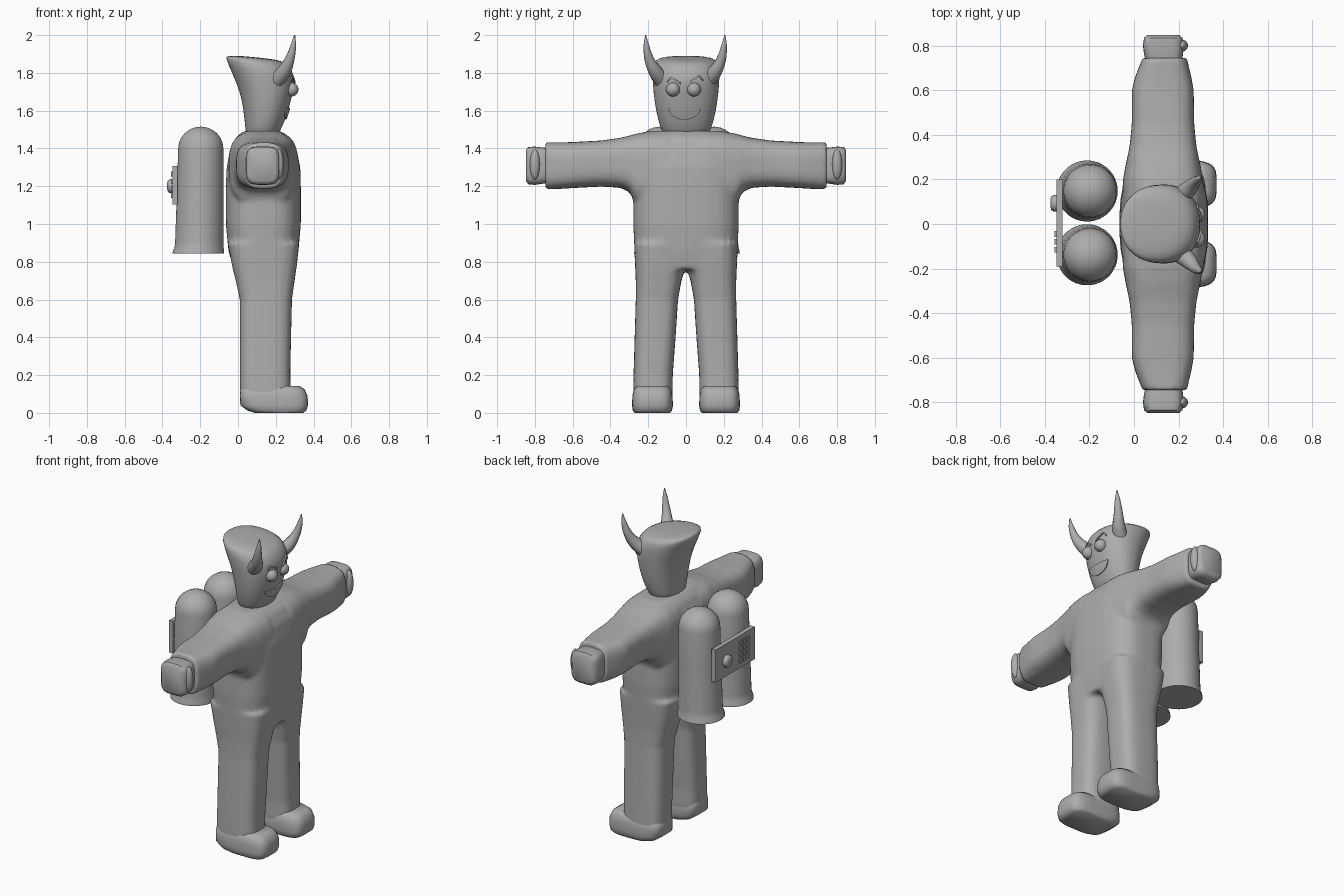
import bpy, bmesh, math
from mathutils import Matrix, Vector
from mathutils.bvhtree import BVHTree

if "Cube" in bpy.data.objects:
    bpy.data.objects.remove(bpy.data.objects["Cube"])

grey = bpy.data.materials.new("plain_grey")
grey.diffuse_color = (0.42, 0.42, 0.42, 1)
grey.use_nodes = True
grey.node_tree.nodes["Principled BSDF"].inputs["Base Color"].default_value = grey.diffuse_color


def finish(name, bm):
    bmesh.ops.recalc_face_normals(bm, faces=bm.faces)
    me = bpy.data.meshes.new(name)
    bm.to_mesh(me)
    bm.free()
    me.materials.append(grey)
    ob = bpy.data.objects.new(name, me)
    bpy.context.collection.objects.link(ob)
    return ob


def smooth(ob, angle=40):
    bpy.ops.object.select_all(action='DESELECT')
    ob.select_set(True)
    bpy.context.view_layer.objects.active = ob
    bpy.ops.object.shade_smooth_by_angle(angle=math.radians(angle))


def subsurf(ob, levels):
    m = ob.modifiers.new("Subdivision", 'SUBSURF')
    m.levels = m.render_levels = levels


def loft(bm, rings, axis='z', n=3.0, side=1, seg=32):
    """Superellipse sections. ring = (pos, u0, u1, v0, v1[, tilt]);
    axis z: u=x, v=y; axis y: u=x, v=z. side=-1 mirrors in y."""
    loops = []
    for t, u0, u1, v0, v1, *tilt in rings:
        loop = []
        for i in range(seg):
            a = 2 * math.pi * (i + 0.5) / seg
            c, s = math.cos(a), math.sin(a)
            du = (u1 - u0) / 2 * math.copysign(abs(c) ** (2 / n), c)
            dv = (v1 - v0) / 2 * math.copysign(abs(s) ** (2 / n), s)
            u, v = (u0 + u1) / 2 + du, (v0 + v1) / 2 + dv
            w = t + (tilt[0] * du if tilt else 0)
            co = (u, side * v, w) if axis == 'z' else (u, side * w, v)
            loop.append(bm.verts.new(co))
        loops.append(loop)
    for a, b in zip(loops, loops[1:]):
        for i in range(seg):
            j = (i + 1) % seg
            bm.faces.new((a[i], a[j], b[j], b[i]))
    bm.faces.new(loops[0][::-1])
    bm.faces.new(loops[-1])


# Suit: torso, arms and legs fused into one soft surface
TORSO = [(.76, -.02, .305, -.265, .265), (.85, -.05, .32, -.272, .272),
         (1.0, -.065, .333, -.28, .28), (1.2, -.065, .333, -.28, .28),
         (1.3, -.06, .33, -.285, .285), (1.4, -.042, .31, -.28, .28),
         (1.46, -.01, .275, -.25, .25), (1.493, .03, .225, -.2, .2)]
ARM = [(.1, -.05, .32, 1.08, 1.492), (.2, -.05, .31, 1.09, 1.49),
       (.27, -.037, .297, 1.11, 1.477), (.30, -.03, .29, 1.17, 1.468),
       (.35, -.02, .28, 1.192, 1.456), (.45, -.01, .27, 1.198, 1.442),
       (.6, -.01, .268, 1.19, 1.434), (.66, .005, .257, 1.186, 1.432),
       (.745, .038, .237, 1.184, 1.432)]
LEG = [(.03, .03, .27, .08, .27), (.1, .01, .28, .07, .28),
       (.2, .01, .277, .07, .278), (.4, .01, .281, .055, .272),
       (.6, .01, .286, .042, .266), (.7, -.012, .30, .024, .266),
       (.78, -.032, .312, -.002, .27), (.9, -.055, .325, -.02, .275)]
bm = bmesh.new()
loft(bm, TORSO)
for s in (1, -1):
    loft(bm, ARM, 'y', 3.2, s)
    loft(bm, LEG, 'z', 3.2, s)
suit = finish("suit", bm)
rm = suit.modifiers.new("Fuse", 'REMESH')
rm.mode = 'VOXEL'
rm.voxel_size = 0.013
rm.use_smooth_shade = True
sm = suit.modifiers.new("Soften", 'SMOOTH')
sm.factor, sm.iterations = 0.5, 5

# Feet, hands and thumbs
FOOT = [(0, .09, .345, .085, .272), (.012, .05, .362, .074, .282),
        (.04, .012, .371, .069, .286), (.09, .009, .369, .071, .284),
        (.125, .012, .353, .078, .277), (.143, .03, .325, .095, .26)]
HAND = [(.70, .06, .21, 1.22, 1.40), (.76, .045, .22, 1.213, 1.405),
        (.80, .04, .222, 1.207, 1.41), (.835, .045, .217, 1.21, 1.408),
        (.848, .06, .202, 1.228, 1.39)]
for s, tag in ((1, "left"), (-1, "right")):
    for part, rings, axis in (("foot", FOOT, 'z'), ("hand", HAND, 'y')):
        bm = bmesh.new()
        loft(bm, rings, axis, 4, s)
        smooth(finish(f"{tag}_{part}", bm), 50)
    bm = bmesh.new()
    bmesh.ops.create_uvsphere(bm, u_segments=20, v_segments=12, radius=1, matrix=
        Matrix.Translation((.215, s * .8, 1.315)) @ Matrix.Diagonal((.027, .027, .08, 1)))
    smooth(finish(f"{tag}_thumb", bm))

# Head: flares upward with a backward-rising flat top
HEAD = [(1.47, .045, .21, -.115, .115), (1.49, .04, .222, -.128, .128),
        (1.55, .035, .25, -.148, .148), (1.62, .026, .272, -.163, .163),
        (1.70, .01, .292, -.173, .173), (1.78, -.03, .302, -.179, .179, -.1),
        (1.845, -.068, .288, -.177, .177, -.2), (1.871, -.06, .262, -.155, .155, -.12),
        (1.88, -.01, .21, -.1, .1, -.1), (1.882, .06, .14, -.04, .04, -.1)]
bm = bmesh.new()
loft(bm, HEAD, 'z', 2.2)
head = finish("head", bm)
smooth(head, 80)
subsurf(head, 1)
bpy.context.view_layer.update()
tree = BVHTree.FromObject(head, bpy.context.evaluated_depsgraph_get())


# Facial plates projected onto the front of the head
def face_plate(name, columns, rows):
    """columns: list of (y, z_low, z_high)"""
    bm = bmesh.new()
    grid = []
    for y, lo, hi in columns:
        col = []
        for k in range(rows + 1):
            z = lo + (hi - lo) * k / rows
            hit = tree.ray_cast(Vector((1, y, z)), Vector((-1, 0, 0)))[0]
            col.append(bm.verts.new((hit.x + .004, y, z)))
        grid.append(col)
    for a, b in zip(grid, grid[1:]):
        for k in range(rows):
            bm.faces.new((a[k], b[k], b[k + 1], a[k + 1]))
    ob = finish(name, bm)
    m = ob.modifiers.new("Thickness", 'SOLIDIFY')
    m.thickness, m.offset = .008, 0


mouth = []
for i in range(25):
    c = -math.cos(math.pi * (.02 + .96 * i / 24))
    mouth.append((-.008 + .083 * c, 1.614 - .06 * math.sqrt(1 - c * c), 1.614))
face_plate("mouth", mouth, 5)

BROWS = (("right_brow", ((-.10, 1.755), (-.08, 1.775), (-.03, 1.745))),
         ("left_brow", ((.015, 1.745), (.07, 1.785), (.09, 1.762))))
for name, pts in BROWS:
    cols = []
    for (y0, z0), (y1, z1) in zip(pts, pts[1:]):
        for k in range(5):
            y, z = y0 + (y1 - y0) * k / 5, z0 + (z1 - z0) * k / 5
            cols.append((y, z - .005, z + .005))
    cols.append((pts[-1][0], pts[-1][1] - .005, pts[-1][1] + .005))
    face_plate(name, cols, 1)

# Eyes
for name, y in (("right_eye", -.069), ("left_eye", .042)):
    bm = bmesh.new()
    bmesh.ops.create_uvsphere(bm, u_segments=24, v_segments=16, radius=.037,
                              matrix=Matrix.Translation((.283, y, 1.712)))
    smooth(finish(name, bm))

# Horns: tapered curved tubes
HORN = [(.205, .125, 1.765, .045), (.245, .16, 1.81, .037), (.273, .19, 1.87, .026),
        (.292, .205, 1.94, .016), (.30, .21, 2.0, .003)]
for s, tag in ((1, "left"), (-1, "right")):
    cu = bpy.data.curves.new(f"{tag}_horn", 'CURVE')
    cu.dimensions = '3D'
    cu.bevel_depth, cu.bevel_resolution, cu.resolution_u = 1, 4, 6
    cu.use_fill_caps = True
    sp = cu.splines.new('BEZIER')
    sp.bezier_points.add(len(HORN) - 1)
    for p, (x, y, z, r) in zip(sp.bezier_points, HORN):
        p.co, p.radius = (x, s * y - .004, z), r
        p.handle_left_type = p.handle_right_type = 'AUTO'
    cu.materials.append(grey)
    ob = bpy.data.objects.new(f"{tag}_horn", cu)
    bpy.context.collection.objects.link(ob)
    bpy.ops.object.select_all(action='DESELECT')
    ob.select_set(True)
    bpy.context.view_layer.objects.active = ob
    bpy.ops.object.convert(target='MESH')
    smooth(bpy.context.object, 60)

# Backpack tanks: domed top, flared foot (z, centre x, radius)
TANK = [(.845, -.21, .137), (.858, -.209, .136), (.875, -.206, .130), (.91, -.205, .128),
        (1.2, -.2, .123)]
TANK += [(1.4 + .115 * math.sin(a), -.197, .12 * math.cos(a))
         for a in (math.radians(d) for d in (0, 15, 30, 45, 60, 72, 82, 88))]
for tag, cy in (("left", .148), ("right", -.138)):
    bm = bmesh.new()
    loft(bm, [(z, cx - r, cx + r, cy - r, cy + r) for z, cx, r in TANK], 'z', 2, 1, 40)
    smooth(finish(f"{tag}_tank", bm))


# Control panel with knob and keypad
def box(bm, centre, size):
    bmesh.ops.create_cube(bm, size=1, matrix=Matrix.Translation(centre) @ Matrix.Diagonal((*size, 1)))


bm = bmesh.new()
box(bm, (-.334, .005, 1.205), (.028, .39, .205))
finish("control_panel", bm)
bm = bmesh.new()
for i in range(3):
    for j in range(4):
        box(bm, (-.35, -.045 - .035 * i, 1.15 + .038 * j), (.012, .025, .026))
finish("keypad", bm)
bm = bmesh.new()
loft(bm, [(0, -.038, .038, -.038, .038), (.018, -.037, .037, -.037, .037),
          (.026, -.03, .03, -.03, .03), (.03, -.015, .015, -.015, .015)], 'z', 2, 1, 24)
bmesh.ops.transform(bm, verts=bm.verts, matrix=Matrix.Translation((-.345, .093, 1.2))
                    @ Matrix.Rotation(-math.pi / 2, 4, 'Y'))
smooth(finish("knob", bm))
